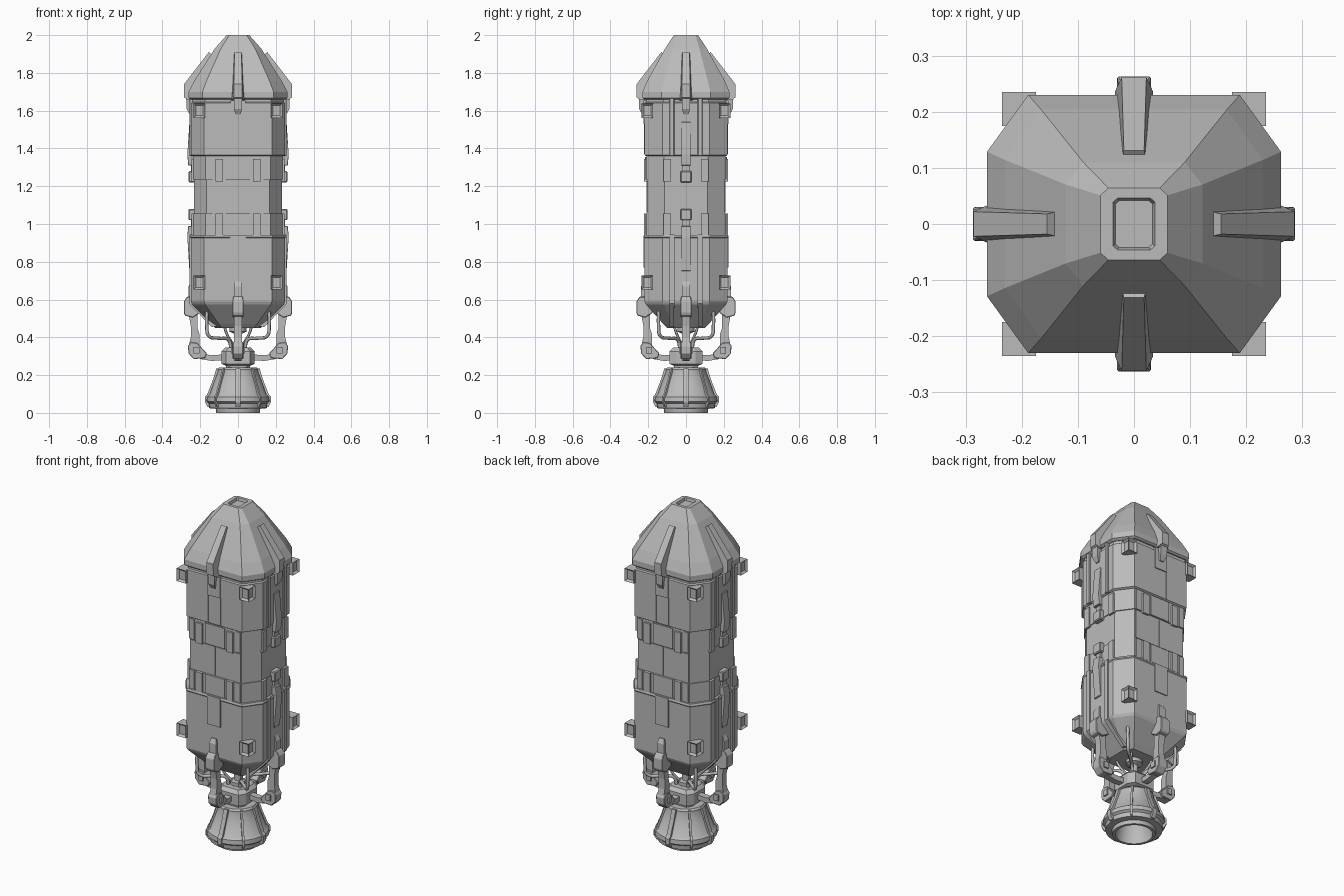
import bpy, bmesh, math
from mathutils import Matrix, Vector

if "Cube" in bpy.data.objects:
    bpy.data.objects.remove(bpy.data.objects["Cube"])

grey = bpy.data.materials.new("hull_grey")
grey.use_nodes = True
grey.diffuse_color = (0.5, 0.5, 0.5, 1)
grey.node_tree.nodes["Principled BSDF"].inputs["Base Color"].default_value = (0.5, 0.5, 0.5, 1)


def finish(name, bm, smooth=False):
    bmesh.ops.recalc_face_normals(bm, faces=bm.faces)
    mesh = bpy.data.meshes.new(name)
    bm.to_mesh(mesh)
    bm.free()
    mesh.materials.append(grey)
    obj = bpy.data.objects.new(name, mesh)
    bpy.context.collection.objects.link(obj)
    if smooth:
        bpy.ops.object.select_all(action='DESELECT')
        obj.select_set(True)
        bpy.context.view_layer.objects.active = obj
        bpy.ops.object.shade_smooth_by_angle(angle=math.radians(35))
    return obj


def skin(bm, rings, caps=True):
    loops = [[bm.verts.new(p) for p in ring] for ring in rings]
    n = len(loops[0])
    for a, b in zip(loops, loops[1:]):
        for i in range(n):
            bm.faces.new((a[i], a[(i + 1) % n], b[(i + 1) % n], b[i]))
    if caps:
        bm.faces.new(loops[0])
        bm.faces.new(loops[-1])


def octagon(z, hx, hy, fx=0.72, fy=0.56):
    quad = [(hx, fy * hy), (fx * hx, hy)]
    pts = quad + [(-x, y) for x, y in quad[::-1]]
    pts += [(-x, -y) for x, y in pts]
    return [(x, y, z) for x, y in pts]


def hull(name, levels):
    bm = bmesh.new()
    skin(bm, [octagon(*lv) for lv in levels])
    return finish(name, bm)


def prism(name, profile, angle, offset=0.0, shift=0.0, bevel=0.0):
    """Profile of (outward, height, half width), turned to face one side."""
    bm = bmesh.new()
    rot = Matrix.Rotation(angle, 3, 'Z')
    skin(bm, [[rot @ Vector((r + shift, offset + s * w, z)) for r, z, w in profile]
              for s in (-1, 1)])
    if bevel:
        bmesh.ops.bevel(bm, geom=bm.edges[:], offset=bevel, segments=1, affect='EDGES')
    return finish(name, bm)


def slab(r0, r1, z0, z1, w):
    return [(r0, z0, w), (r1, z0, w), (r1, z1, w), (r0, z1, w)]


def lathe(name, profile, segments=32, closed=False):
    bm = bmesh.new()
    rings = [[(r * math.cos(t), r * math.sin(t), z) for t in
              (2 * math.pi * i / segments for i in range(segments))] for r, z in profile]
    skin(bm, rings + [rings[0]] if closed else rings, not closed)
    bmesh.ops.remove_doubles(bm, verts=bm.verts, dist=1e-5)
    return finish(name, bm, True)


def pipe(name, points, radius):
    curve = bpy.data.curves.new(name, 'CURVE')
    curve.dimensions = '3D'
    curve.bevel_depth, curve.bevel_resolution, curve.resolution_u = radius, 2, 6
    curve.use_fill_caps = True
    sp = curve.splines.new('BEZIER')
    sp.bezier_points.add(len(points) - 1)
    for bp, co in zip(sp.bezier_points, points):
        bp.co = co
        bp.handle_left_type = bp.handle_right_type = 'AUTO'
    curve.materials.append(grey)
    bpy.context.collection.objects.link(bpy.data.objects.new(name, curve))


# Main hull sections
hull("upper_hull", [(1.36, .242, .212), (1.365, .25, .22), (1.64, .25, .22),
                    (1.645, .243, .213), (1.67, .243, .213)])
hull("middle_hull", [(0.9, .233, .205), (1.4, .233, .205)])
for z0, z1 in ((1.235, 1.36), (0.94, 1.055)):
    hull("hull_band", [(z0, .238, .21), (z1, .238, .21)])
hull("lower_hull", [(0.45, .12, .1), (0.47, .14, .12), (0.575, .243, .213), (0.59, .25, .22),
                    (0.925, .25, .22), (0.93, .254, .224), (0.942, .25, .22)])

# Nose with a sunken hatch on top
hull("nose", [(1.66, .25, .22), (1.668, .262, .23), (1.7, .262, .23), (1.76, .23, .204),
              (1.93, .122, .11, .74, .64), (2.0, .06, .064, .76, .8), (2.0, .05, .054, .76, .8),
              (2.0, .037, .046, .8, .85), (1.985, .033, .042, .8, .85)])

# Parts repeated on all four sides
for k in range(4):
    a = k * math.pi / 2
    side = k % 2 == 0
    s = 0.0 if side else -0.024
    fin = [(.285, 1.67, .022), (.286, 1.74, .022), (.155, 1.91, .018),
           (.13, 1.89, .024), (.22, 1.66, .036), (.26, 1.655, .034)]
    prism("nose_fin", fin, a, shift=s)
    prism("fin_clamp", [(.23, 1.68, .022), (.275, 1.68, .022), (.272, 1.61, .022),
                        (.256, 1.58, .012), (.23, 1.58, .012)], a, shift=s)

    # Thrust arm: upper spine, shoulder, strut, foot and inward link
    prism("arm_spine", [(.2, .55, .022), (.262, .55, .022), (.262, .67, .022),
                        (.25, .695, .016), (.2, .695, .016)], a, shift=s)
    prism("arm_shoulder", [(.2, .53, .03), (.24, .505, .03), (.28, .515, .03), (.287, .53, .03),
                           (.287, .59, .03), (.27, .615, .026), (.21, .615, .026)],
          a, shift=s, bevel=.003)
    prism("arm_strut", [(.215, .53, .02), (.262, .53, .02), (.25, .46, .02), (.25, .4, .02),
                        (.262, .35, .02), (.205, .35, .02), (.205, .42, .02), (.215, .45, .02)],
          a, shift=s)
    prism("arm_foot", [(.175, .29, .028), (.235, .285, .028), (.262, .315, .028),
                       (.265, .355, .028), (.25, .375, .028), (.215, .37, .028),
                       (.165, .315, .028)], a, shift=s, bevel=.003)
    prism("arm_link", [(.07, .28, .018), (.14, .275, .018), (.2, .285, .018),
                       (.2, .315, .018), (.14, .305, .018), (.07, .31, .018)], a, shift=s)
    for o in (-.03, .03):
        prism("arm_bolt", slab(.205, .235, .315, .35, .006), a, o, s)

    if side:
        # Service rails and equipment pods on the left and right faces
        for o in (-.075, .075):
            prism("upper_rail", [(.23, 1.36, .013), (.258, 1.36, .013), (.258, 1.69, .013),
                                 (.23, 1.69, .013)], a, o, bevel=.003)
            prism("lower_rail", [(.1, .46, .011), (.14, .455, .011), (.258, .578, .013),
                                 (.258, .945, .013), (.23, .945, .013), (.22, .56, .013)], a, o)
        for z, f in ((1.22, 1), (1.08, -1)):
            prism("pod_head", slab(.225, .262, z, z + f * .06, .03), a, bevel=.005)
            prism("pod_neck", slab(.225, .25, z + f * .06, z + f * .1, .018), a)
        prism("upper_pod", [(.24, 1.31, .025), (.264, 1.31, .025), (.268, 1.37, .025),
                            (.257, 1.54, .025), (.24, 1.54, .025)], a, bevel=.003)
        prism("lower_pod", [(.225, .75, .025), (.257, .75, .025), (.268, .93, .025),
                            (.264, .99, .025), (.225, .99, .025)], a, bevel=.003)
    else:
        # Panels on the front and back faces
        prism("upper_panel", slab(.21, .226, 1.53, 1.655, .04), a)
        prism("lower_panel", slab(.21, .226, .77, .94, .042), a)
        for z0, z1 in ((1.235, 1.355), (0.945, 1.055)):
            prism("band_panel", slab(.2, .217, z0, z1, .063), a)
            for o in (-.15, .15):
                prism("band_side_panel", slab(.2, .215, z0, z1, .014), a, o)
        for o in (-.083, .083):
            prism("middle_panel", slab(.2, .209, 1.062, 1.228, .08), a, o)
            prism("seam_strip", slab(.21, .223, 1.37, 1.53, .002), a, o / 2)
    # Band tabs beside the corner faces
    for z0, z1 in ((1.225, 1.345), (0.94, 1.055)):
        for o in (-.1, .1):
            prism("band_tab", slab(.22, .246, z0, z1, .02), a, o, s)

# Corner thruster boxes with sunken nozzles on the outer faces
for sx in (-1, 1):
    for sy in (-1, 1):
        for z in (1.6, 0.69):
            bm = bmesh.new()
            bmesh.ops.create_cube(bm, size=1, matrix=Matrix.Translation((sx * .205, sy * .205, z))
                                  @ Matrix.Diagonal((.06, .06, .075, 1)))
            bm.normal_update()
            outer = [f for f in bm.faces if f.normal.x * sx > .9 or f.normal.y * sy > .9]
            bmesh.ops.inset_individual(bm, faces=outer, thickness=.015, depth=0)
            for f in outer:
                bmesh.ops.translate(bm, verts=f.verts, vec=f.normal * -.012)
            finish("thruster_box", bm)

        # Fuel pipes running from the tapered tail to the engine
        ux, uy = sx * .165, sy * .145
        pipe("fuel_pipe", [(ux, uy, .54), (ux, uy, .46), (ux * .95, uy * .95, .41),
                           (ux * .6, uy * .6, .395), (ux * .3, uy * .3, .385),
                           (ux * .22, uy * .22, .33)], .009)
        pipe("tail_pipe", [(sx * .075, sy * .065, .47), (sx * .06, sy * .05, .42),
                           (sx * .025, sy * .02, .36)], .007)

# Engine gimbal, head and hollow bell
lathe("gimbal", [(.045, .46), (.045, .43), (.022, .42), (.022, .37), (.04, .365), (.04, .33)], 16)
hull("engine_head", [(.22, .06, .06), (.25, .065, .065), (.26, .088, .088), (.325, .088, .088),
                     (.345, .07, .07)])
lathe("bell", [(.06, .24), (.1, .24), (.108, .23), (.108, .215), (.122, .18), (.152, .095),
               (.165, .085), (.168, .06), (.155, .05), (.152, .025), (.118, .022), (.115, 0),
               (.1, 0), (.1, .03), (.085, .1), (.045, .2)], closed=True)
lathe("throat", [(.062, .17), (.062, .2)], 24)
for k in range(8):
    w = .013 if k % 2 == 0 else .006
    prism("bell_rib", [(.09, .235, w), (.115, .235, w), (.131, .18, w), (.162, .1, w),
                       (.174, .085, w), (.174, .055, w), (.16, .03, w), (.14, .03, w)],
          k * math.pi / 4)
